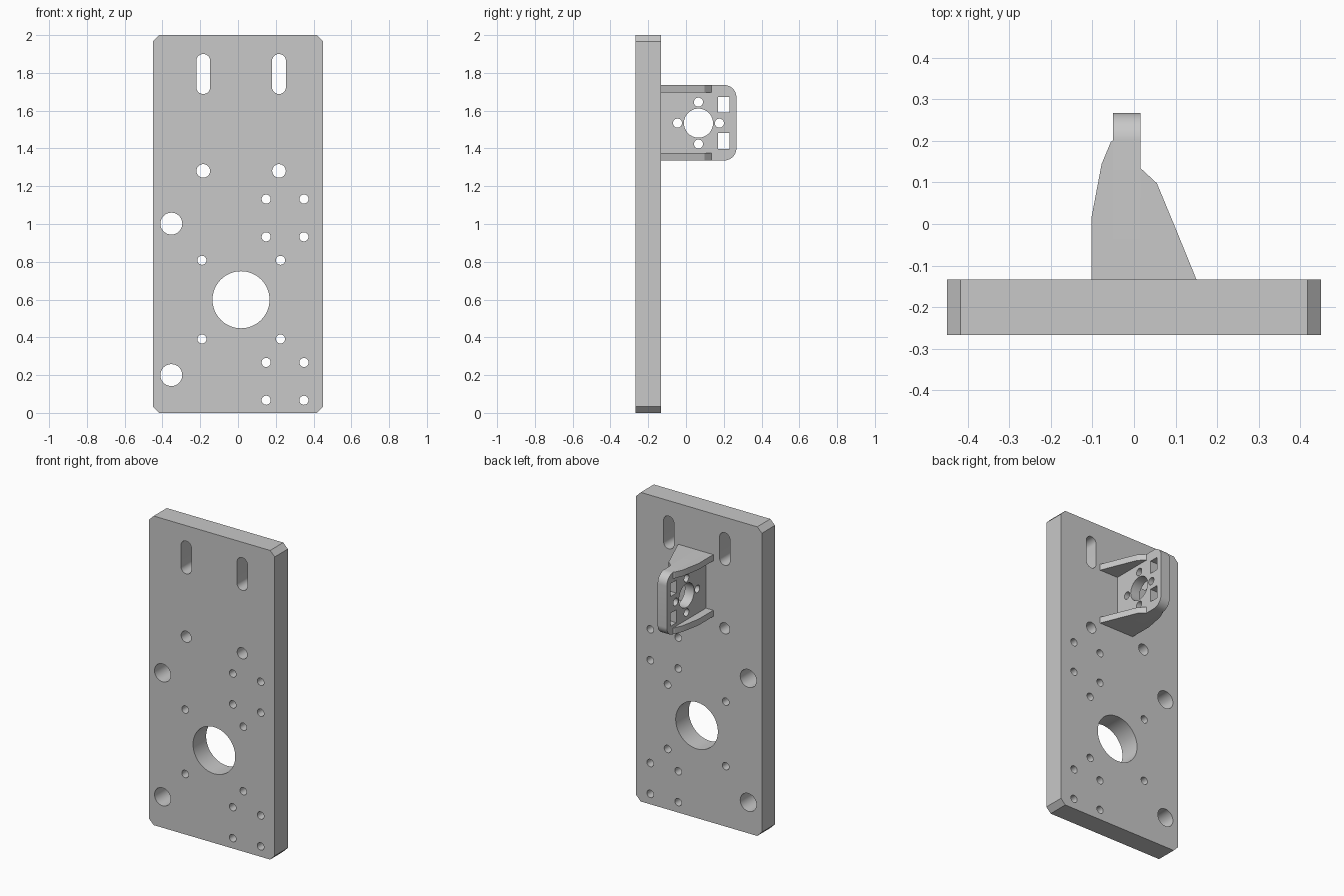
import bpy, bmesh
from math import cos, sin, pi
from mathutils import Matrix, Vector

if "Cube" in bpy.data.objects:
    bpy.data.objects.remove(bpy.data.objects["Cube"])

grey = bpy.data.materials.new("light machined grey")
grey.use_nodes = True
grey.diffuse_color = (0.58, 0.58, 0.58, 1)
grey.node_tree.nodes["Principled BSDF"].inputs["Base Color"].default_value = grey.diffuse_color

X, Y, Z = Vector((1, 0, 0)), Vector((0, 1, 0)), Vector((0, 0, 1))


def arc(cu, cv, r, start, end, n):
    steps = [start + (end - start) * i / n for i in range(n + 1)]
    return [(cu + r * cos(a), cv + r * sin(a)) for a in steps]


def circle(cu, cv, r, n=40):
    return arc(cu, cv, r, 0, 2 * pi, n)[:-1]


def slot(cu, low, high, r):
    return arc(cu, high - r, r, 0, pi, 16) + arc(cu, low + r, r, pi, 2 * pi, 16)


def rect(u0, u1, v0, v1):
    return [(u0, v0), (u1, v0), (u1, v1), (u0, v1)]


def slab(name, outline, holes, u, v, low, high):
    """Extrude a flat profile with holes along u x v, between two offsets."""
    curve = bpy.data.curves.new(name + "_profile", "CURVE")
    curve.dimensions = "2D"
    curve.fill_mode = "BOTH"
    curve.extrude = (high - low) / 2
    for loop in [outline] + holes:
        spline = curve.splines.new("POLY")
        spline.points.add(len(loop) - 1)
        for point, (a, b) in zip(spline.points, loop):
            point.co = (a, b, 0, 1)
        spline.use_cyclic_u = True
    helper = bpy.data.objects.new(name + "_profile", curve)
    bpy.context.collection.objects.link(helper)
    bpy.context.view_layer.update()
    graph = bpy.context.evaluated_depsgraph_get()
    mesh = bpy.data.meshes.new_from_object(helper.evaluated_get(graph))
    bpy.data.objects.remove(helper)
    bpy.data.curves.remove(curve)

    w = u.cross(v)
    turn = Matrix((u, v, w)).transposed().to_4x4()
    mesh.transform(Matrix.Translation(w * (low + high) / 2) @ turn)
    bm = bmesh.new()
    bm.from_mesh(mesh)
    bmesh.ops.remove_doubles(bm, verts=bm.verts, dist=1e-5)
    bmesh.ops.recalc_face_normals(bm, faces=bm.faces)
    bm.to_mesh(mesh)
    bm.free()
    mesh.name = name
    mesh.materials.clear()
    mesh.materials.append(grey)
    obj = bpy.data.objects.new(name, mesh)
    bpy.context.collection.objects.link(obj)
    bpy.ops.object.select_all(action="DESELECT")
    obj.select_set(True)
    bpy.context.view_layer.objects.active = obj
    bpy.ops.object.shade_smooth_by_angle(angle=pi / 9)


# Mounting plate with chamfered corners
W, C = 0.45, 0.033
plate = [(-W + C, 0), (W - C, 0), (W, C), (W, 2 - C),
         (W - C, 2), (-W + C, 2), (-W, 2 - C), (-W, C)]
holes = [circle(0.016, 0.599, 0.151, 64)]
for x in (-0.184, 0.217):
    holes += [slot(x, 1.688, 1.9, 0.037), circle(x, 1.281, 0.036)]
holes += [circle(-0.353, z, 0.058) for z in (0.2, 1.002)]
holes += [circle(x, z, 0.024) for x in (-0.191, 0.225) for z in (0.391, 0.808)]
holes += [circle(x, z, 0.024) for x in (0.149, 0.349)
          for z in (0.067, 0.267, 0.932, 1.132)]
FACE, BACK = -0.133, 0.267
slab("mounting_plate", plate, holes, X, Z, -FACE, BACK)

# Upright bracket web with rounded rear corners
BOTTOM, TOP, R = 1.336, 1.736, 0.066
MID = (BOTTOM + TOP) / 2
web = ([(FACE, BOTTOM)] + arc(BACK - R, BOTTOM + R, R, -pi / 2, 0, 12)
       + arc(BACK - R, TOP - R, R, 0, pi / 2, 12) + [(FACE, TOP)])
CENTRE = 0.066
holes = [circle(CENTRE, MID - 0.002, 0.077, 56)]
holes += [circle(CENTRE + 0.111 * cos(a), MID - 0.002 + 0.111 * sin(a), 0.024)
          for a in (0, pi / 2, pi, 3 * pi / 2)]
holes += [rect(0.17, 0.229, MID + a, MID + b) for a, b in ((0.053, 0.137), (-0.139, -0.055))]
LEFT, RIGHT = 0.016, -0.05
slab("bracket_web", web, holes, Y, Z, RIGHT, LEFT)

# Tapered gussets on both sides of the web, at its top and bottom
left_gusset = [(LEFT, FACE), (0.15, FACE), (0.097, -0.003), (0.055, 0.098), (LEFT, 0.134)]
right_gusset = [(RIGHT, FACE), (RIGHT, 0.202), (-0.056, 0.197),
                (-0.078, 0.144), (-0.102, 0.017), (-0.102, FACE)]
T = 0.04
for level, low in (("lower", BOTTOM), ("upper", TOP - T)):
    slab(level + "_left_gusset", left_gusset, [], X, Y, low, low + T)
    slab(level + "_right_gusset", right_gusset, [], X, Y, low, low + T)
